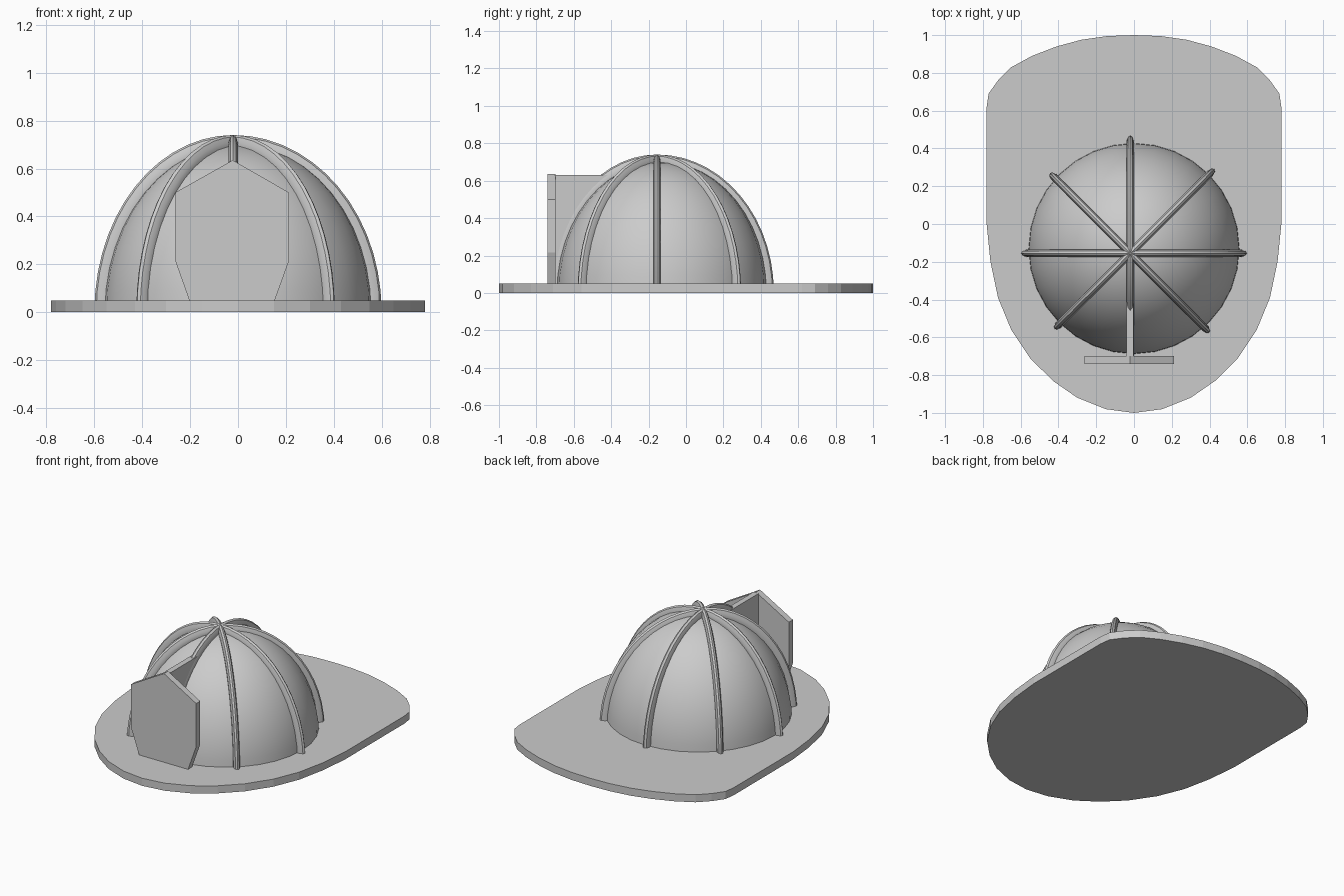
import bpy, bmesh, math
from mathutils import Vector

cube = bpy.data.objects.get("Cube")
if cube:
    bpy.data.objects.remove(cube, do_unlink=True)

grey = bpy.data.materials.new("plain grey")
grey.use_nodes = True
COLOUR = (0.6, 0.6, 0.6, 1)
grey.diffuse_color = COLOUR
grey.node_tree.nodes["Principled BSDF"].inputs["Base Color"].default_value = COLOUR

CENTRE = Vector((0, -0.13, 0))       # middle of the dome
APEX = Vector((-0.02, -0.155, 0))    # where the ribs meet
RADIUS, HEIGHT = 0.56, 0.695


def finish(name, bm, smooth=False):
    bmesh.ops.recalc_face_normals(bm, faces=bm.faces)
    mesh = bpy.data.meshes.new(name)
    bm.to_mesh(mesh)
    bm.free()
    obj = bpy.data.objects.new(name, mesh)
    bpy.context.collection.objects.link(obj)
    mesh.materials.append(grey)
    if smooth:
        bpy.ops.object.select_all(action='DESELECT')
        obj.select_set(True)
        bpy.context.view_layer.objects.active = obj
        bpy.ops.object.shade_smooth_by_angle(angle=math.radians(35))
    return obj


def slab(name, points, push):
    """Extrude a flat outline along a vector."""
    bm = bmesh.new()
    face = bm.faces.new([bm.verts.new(p) for p in points])
    moved = bmesh.ops.extrude_face_region(bm, geom=[face])["geom"]
    verts = [v for v in moved if isinstance(v, bmesh.types.BMVert)]
    bmesh.ops.translate(bm, verts=verts, vec=push)
    return finish(name, bm)


# Brim: half outline from the front tip to the back, mirrored
half = [(0, -1), (.15, -.98), (.30, -.92), (.43, -.83), (.55, -.71), (.65, -.56),
        (.72, -.39), (.76, -.20), (.78, 0), (.78, .62), (.77, .69), (.72, .76),
        (.65, .83), (.54, .89), (.41, .94), (.28, .975), (.14, .995), (0, 1)]
outline = half + [(-x, y) for x, y in half[-2:0:-1]]
slab("brim", [(x, y, 0) for x, y in outline], (0, 0, 0.05))

# Dome: upper half of a stretched sphere, its open edge buried in the brim
bm = bmesh.new()
bmesh.ops.create_uvsphere(bm, u_segments=32, v_segments=24, radius=1)
bmesh.ops.delete(bm, geom=[v for v in bm.verts if v.co.z < -0.01], context='VERTS')
for v in bm.verts:
    v.co = CENTRE + Vector((v.co.x * RADIUS, v.co.y * RADIUS, v.co.z * HEIGHT + 0.005))
finish("dome", bm, True)


# Ribs: oval tubes swept from the apex down to the brim
def rib(name, angle, steps=14, sides=10):
    out = Vector((math.cos(angle), math.sin(angle), 0))
    side = Vector((-out.y, out.x, 0))
    offset = APEX - CENTRE
    along = offset.dot(out)
    reach = -along + math.sqrt(along ** 2 + RADIUS ** 2 - offset.length_squared)
    bm = bmesh.new()
    rings = []
    for i in range(steps + 1):
        t = math.pi / 2 * i / steps
        normal = out * math.sin(t) + Vector((0, 0, math.cos(t)))
        point = APEX + out * reach * math.sin(t) + Vector((0, 0, HEIGHT * math.cos(t) + .005))
        rings.append([bm.verts.new(point + normal * .04 * math.cos(a) + side * .02 * math.sin(a))
                      for a in (2 * math.pi * k / sides for k in range(sides))])
    for a, b in zip(rings, rings[1:]):
        for k in range(sides):
            n = (k + 1) % sides
            bm.faces.new((a[k], a[n], b[n], b[k]))
    bm.faces.new(rings[0])
    bm.faces.new(rings[-1])
    finish(name, bm, True)


names = ["left", "back_left", "back", "back_right", "right", "front_right", "front", "front_left"]
for i, name in enumerate(names):
    rib(name + "_rib", i * math.pi / 4)

# Front shield: seven-sided plate
shield = [(-.20, .04), (.15, .04), (.213, .215), (.213, .50), (-.022, .635), (-.262, .50), (-.262, .215)]
slab("front_shield", [(x, -.74, z) for x, z in shield], (0, .042, 0))

# Bracket: upright web joining the shield to the dome
web = [(-.70, .01), (-.35, .01), (-.35, .63), (-.70, .63)]
slab("shield_bracket", [(-.04, y, z) for y, z in web], (.037, 0, 0))
